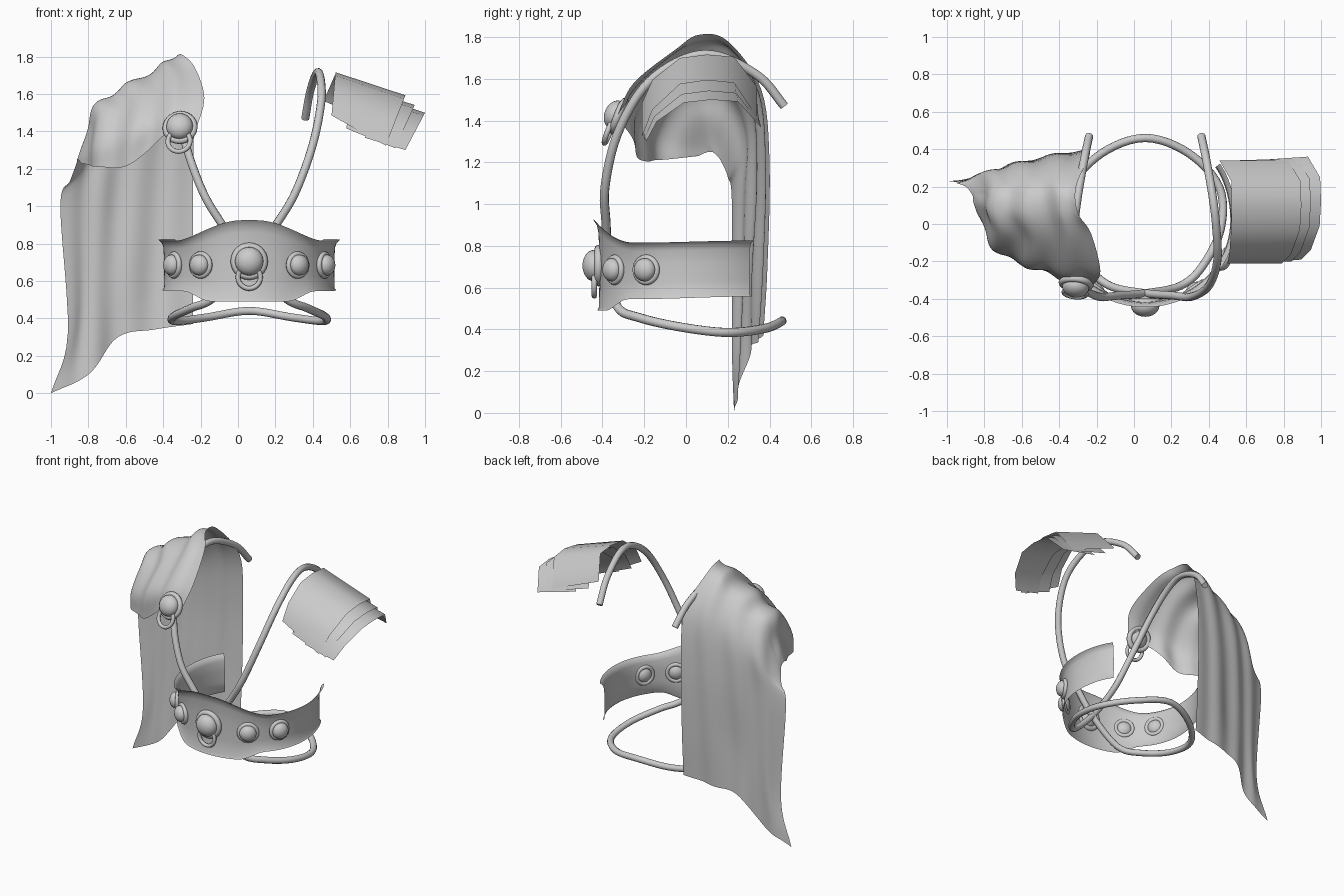
import bpy, math
from mathutils import Vector

if "Cube" in bpy.data.objects:
    bpy.data.objects.remove(bpy.data.objects["Cube"])

CX = 0.06  # body axis of belt and cords


def spline(pts, n):
    """Catmull-Rom through pts, n samples per span."""
    p = [Vector(q) for q in pts]
    p = [2 * p[0] - p[1]] + p + [2 * p[-1] - p[-2]]
    out = []
    for i in range(1, len(p) - 2):
        a, b, c, d = p[i - 1:i + 3]
        for k in range(n):
            t = k / n
            out.append(0.5 * (2 * b + (c - a) * t + (2 * a - 5 * b + 4 * c - d) * t * t
                              + (3 * b - a - 3 * c + d) * t ** 3))
    return out + [p[-2]]


def grid(name, rows):
    """Smooth surface through equally long rows of points."""
    w = len(rows[0])
    faces = [(r * w + c, r * w + c + 1, (r + 1) * w + c + 1, (r + 1) * w + c)
             for r in range(len(rows) - 1) for c in range(w - 1)]
    me = bpy.data.meshes.new(name)
    me.from_pydata([tuple(v) for r in rows for v in r], [], faces)
    for f in me.polygons:
        f.use_smooth = True
    ob = bpy.data.objects.new(name, me)
    bpy.context.collection.objects.link(ob)
    return ob


def cord(name, pts):
    cu = bpy.data.curves.new(name, 'CURVE')
    cu.dimensions = '3D'
    cu.bevel_depth = 0.022
    cu.bevel_resolution = 3
    cu.use_fill_caps = True
    path = spline(pts, 6)
    s = cu.splines.new('POLY')
    s.points.add(len(path) - 1)
    for q, v in zip(s.points, path):
        q.co = (*v, 1)
    s.use_smooth = True
    ob = bpy.data.objects.new(name, cu)
    bpy.context.collection.objects.link(ob)


def stud(name, loc, normal, r, hanging=False):
    """Domed stud in a ring, optionally with a loose ring below."""
    loc, n = Vector(loc), Vector(normal).normalized()
    side = Vector((0, 0, 1)).cross(n).normalized()
    up = n.cross(side)
    rot = n.to_track_quat('Z', 'Y').to_euler()
    bpy.ops.mesh.primitive_torus_add(major_radius=r * .8, minor_radius=r * .2, location=loc,
                                     rotation=rot, major_segments=28, minor_segments=8)
    parts = [(bpy.context.object, "_rim")]
    bpy.ops.mesh.primitive_uv_sphere_add(radius=r * .76, location=loc + n * r * .2, rotation=rot,
                                         segments=24, ring_count=12)
    bpy.context.object.scale.z = 0.75
    parts.append((bpy.context.object, "_dome"))
    if hanging:
        bpy.ops.mesh.primitive_torus_add(major_radius=.06, minor_radius=.013, rotation=rot,
                                         location=loc + n * .02 - up * .085,
                                         major_segments=28, minor_segments=8)
        parts.append((bpy.context.object, "_loose_ring"))
    for ob, suffix in parts:
        ob.name = name + suffix
        for f in ob.data.polygons:
            f.use_smooth = True


# Belt: open band, taller at the front, with a flared upper lip
def belt_pt(a, off=0.0):
    s = math.sin(a)
    if math.cos(a) < 0:  # flatter sides towards the open back
        s = math.copysign(abs(s) ** .7, s)
    return CX + (.455 + off) * s, .02 - (.435 + off) * math.cos(a)


def ease(a, lo, hi):
    t = min(max((abs(a) - lo) / (hi - lo), 0), 1)
    return t * t * (3 - 2 * t)


rows = []
profile = [(0, .01), (.04, .002), (.3, 0), (.6, 0), (.85, .004), (.94, .012), (.98, .024), (1, .03)]
for t, off in profile:
    row = []
    for i in range(65):
        a = (i / 32 - 1) * 2.28
        bottom = .49 + .055 * ease(a, .45, .85) + .012 * ease(a, 1, 2.2)
        top = .925 - .11 * ease(a, .08, .95) + .01 * ease(a, 1, 2.2)
        x, y = belt_pt(a, off)
        row.append((x, y, bottom + (top - bottom) * t))
    rows.append(row)
grid("belt", rows)

# Belt studs
for i, a in enumerate((-1.07, -.6, 0, .6, 1.07)):
    x, y = belt_pt(a, .004)
    mid = a == 0
    stud(f"belt_stud_{i}", (x, y, .705 if mid else .685), (math.sin(a), -math.cos(a), 0),
         .1 if mid else .073, mid)

# Cord: over one shoulder, crossing behind the belt, round the hips, and mirrored back up
half = [(.36, .47, 1.47), (.385, .35, 1.61), (.42, .15, 1.71), (.44, -.02, 1.69),
        (.445, -.2, 1.56), (.40, -.33, 1.33), (.31, -.388, 1.08), (.21, -.383, .91),
        (.06, -.37, .70), (-.13, -.33, .51), (-.25, -.22, .455), (-.345, -.02, .41),
        (-.335, .2, .385), (-.17, .38, .405), (.06, .46, .44)]
cord("harness_cord", half + [(2 * CX - x, y, z) for x, y, z in half[-2::-1]])

# Shoulder guard: three overlapping plates (inner edge, outer edge, depth of outer edge)
section = [(-.21, -.2), (-.16, -.1), (-.03, -.005), (.1, .01), (.23, 0), (.34, -.13)]
plates = [((.52, 1.705), (.89, 1.58), 1.28), ((.6, 1.635), (.94, 1.53), 1.1),
          ((.7, 1.585), (.995, 1.49), .95)]
for i, ((x0, z0), (x1, z1), depth) in enumerate(plates):
    inner = [(x0 + .1 * d - (.05 if y > .3 else 0), y, z0 + d * 1.1) for y, d in section]
    outer = [(x1 + .5 * d, y + .01 * i, z1 + d * depth) for y, d in section]
    grid(f"shoulder_plate_{i}", [inner, outer])

# Cape: five columns from neck edge to outer edge, each from front hem over to back hem
cols = [
    [(-.22, -.33, 1.42), (-.18, -.25, 1.58), (-.23, -.05, 1.74), (-.3, .06, 1.81), (-.31, .2, 1.78),
     (-.24, .36, 1.55), (-.24, .4, 1.2), (-.24, .39, .7), (-.24, .37, .37)],
    [(-.4, -.29, 1.37), (-.4, -.25, 1.5), (-.4, -.08, 1.67), (-.44, .08, 1.73), (-.44, .22, 1.7),
     (-.42, .34, 1.5), (-.43, .37, 1.15), (-.44, .36, .7), (-.45, .34, .34)],
    [(-.58, -.22, 1.22), (-.58, -.21, 1.4), (-.57, -.08, 1.56), (-.62, .06, 1.63), (-.6, .2, 1.6),
     (-.6, .31, 1.42), (-.62, .33, 1.1), (-.63, .31, .65), (-.64, .31, .3)],
    [(-.74, -.14, 1.21), (-.75, -.12, 1.33), (-.74, -.03, 1.48), (-.77, .08, 1.52), (-.75, .19, 1.5),
     (-.76, .28, 1.32), (-.78, .28, 1.05), (-.79, .27, .5), (-.8, .25, .1)],
    [(-.84, .06, 1.23), (-.85, .09, 1.245), (-.86, .12, 1.25), (-.86, .14, 1.24), (-.87, .165, 1.21),
     (-.9, .2, 1.13), (-.95, .22, 1.0), (-.91, .22, .32), (-1.0, .23, 0)]]
cols = [spline(c, 6) for c in cols]
rows = [spline([c[k] for c in cols], 14) for k in range(len(cols[0]))]
cape = grid("cape", rows)
# soft folds running from front to back, calmer on the hanging back
w, h = len(rows[0]), len(rows)
normals = [v.normal.copy() for v in cape.data.vertices]
for v, n in zip(cape.data.vertices, normals):
    u, t = (v.index % w) / (w - 1), (v.index // w) / (h - 1)
    fade = min(1, 6 * u, 6 * (1 - u)) * (.012 if t < .5 else .007)
    v.co += n * fade * math.sin(u * 22 + 1.2 * math.sin(t * 5))

# Clasp on the front of the cape
stud("cape_clasp", (-.31, -.32, 1.42), (-.1, -.9, .35), .094, True)
